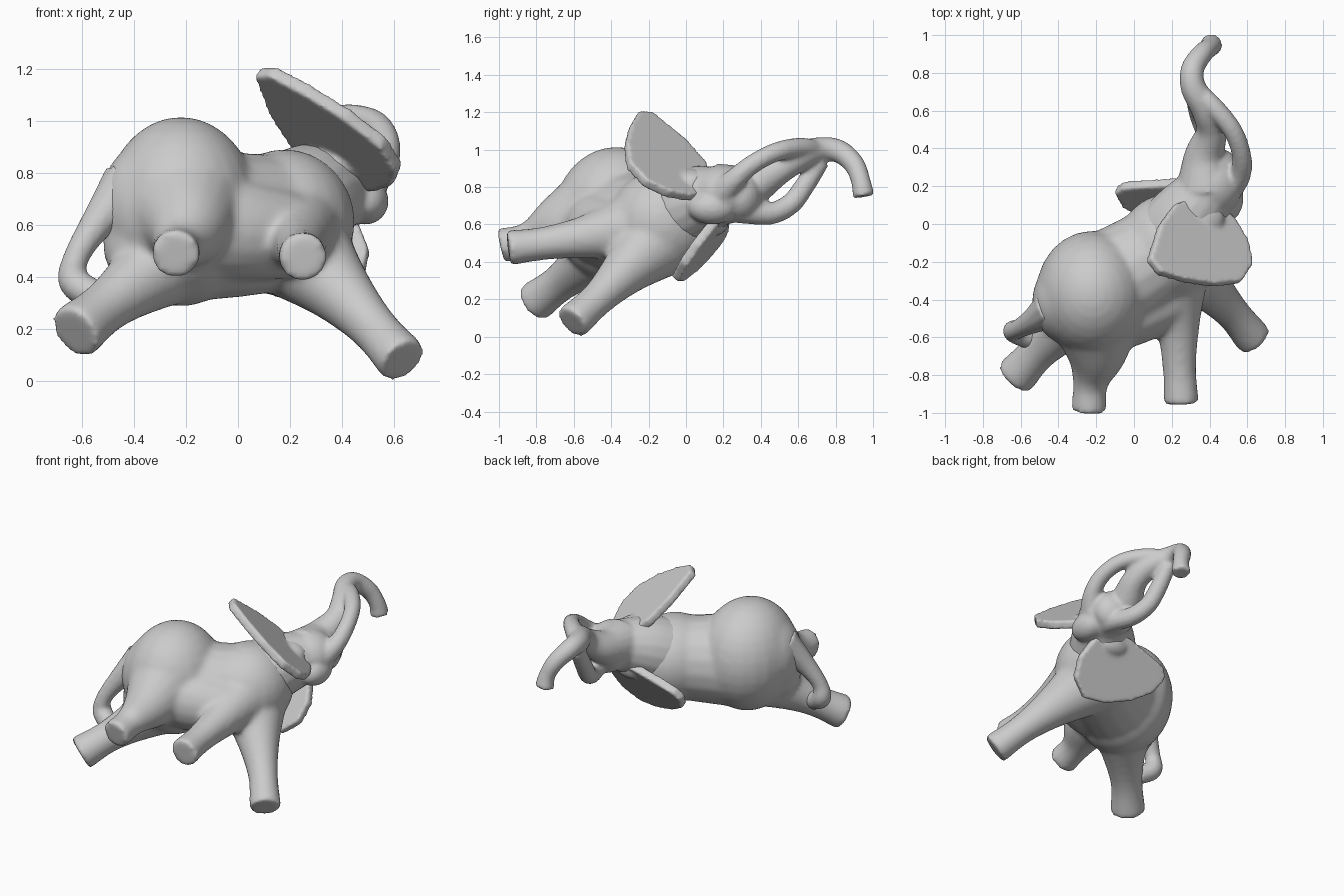
import bpy, bmesh, math
from mathutils import Vector, Matrix

cube = bpy.data.objects.get("Cube")
if cube:
    bpy.data.objects.remove(cube, do_unlink=True)

grey = bpy.data.materials.new("clay grey")
grey.use_nodes = True
GREY = (0.6, 0.6, 0.6, 1)
grey.diffuse_color = GREY
grey.node_tree.nodes["Principled BSDF"].inputs["Base Color"].default_value = GREY


def spline(points, steps=5):
    """Catmull-Rom through (x, y, z, radius) points."""
    p = [Vector(q) for q in points]
    p = [p[0] * 2 - p[1]] + p + [p[-1] * 2 - p[-2]]
    out = []
    for i in range(1, len(p) - 2):
        a, b, c, d = p[i - 1:i + 3]
        for k in range(steps):
            t = k / steps
            out.append((b * 2 + (c - a) * t + (a * 2 - b * 5 + c * 4 - d) * t * t
                        + (b * 3 - a - c * 3 + d) * t ** 3) * 0.5)
    return out + [p[-2]]


def tube(bm, points, sides=18):
    """Closed tapering limb with flat ends."""
    path = spline(points)
    rings, frame = [], None
    for i, q in enumerate(path):
        tan = (path[min(i + 1, len(path) - 1)] - path[max(i - 1, 0)]).to_3d().normalized()
        if frame is None:
            frame = tan.orthogonal()
        u = (frame - tan * frame.dot(tan)).normalized()
        v = tan.cross(u)
        frame = u
        rings.append([bm.verts.new(q.to_3d() + q.w * (u * math.cos(a) + v * math.sin(a)))
                      for a in (math.tau * k / sides for k in range(sides))])
    for r, s in zip(rings, rings[1:]):
        for k in range(sides):
            n = (k + 1) % sides
            bm.faces.new((r[k], r[n], s[n], s[k]))
    bm.faces.new(rings[0][::-1])
    bm.faces.new(rings[-1])


def ball(bm, centre, radii):
    bmesh.ops.create_uvsphere(bm, u_segments=24, v_segments=16, radius=1,
                              matrix=Matrix.Translation(centre) @ Matrix.Diagonal((*radii, 1)))


def leaf(bm, outline, lift, thick):
    """Ear slab: flat outline lifted onto a plane, thickened along its normal."""
    pts = [Vector(lift(a, b)) for a, b in outline]
    mid = sum(pts, Vector()) / len(pts)
    n = Vector()
    for p, q in zip(pts, pts[1:] + pts[:1]):
        n += (p - mid).cross(q - mid)
    n = n.normalized() * thick / 2
    lo = [bm.verts.new(p - n) for p in pts]
    hi = [bm.verts.new(p + n) for p in pts]
    bm.faces.new(lo[::-1])
    bm.faces.new(hi)
    for i in range(len(pts)):
        j = (i + 1) % len(pts)
        bm.faces.new((lo[i], lo[j], hi[j], hi[i]))


def sculpt(name, bm, voxel, smooth):
    """Fuse the overlapping shapes into one smooth skin."""
    bmesh.ops.recalc_face_normals(bm, faces=bm.faces)
    me = bpy.data.meshes.new(name)
    bm.to_mesh(me)
    bm.free()
    me.materials.append(grey)
    ob = bpy.data.objects.new(name, me)
    bpy.context.collection.objects.link(ob)
    rm = ob.modifiers.new("Fuse", 'REMESH')
    rm.mode = 'VOXEL'
    rm.voxel_size = voxel
    rm.use_smooth_shade = True
    sm = ob.modifiers.new("Soften", 'SMOOTH')
    sm.factor = 0.5
    sm.iterations = smooth
    return ob


# Body, shoulders and legs
bm = bmesh.new()
ball(bm, (-0.22, -0.37, 0.65), (0.3, 0.335, 0.365))
ball(bm, (-0.34, -0.41, 0.66), (0.2, 0.23, 0.26))
ball(bm, (-0.4, -0.46, 0.52), (0.12, 0.13, 0.15))
ball(bm, (0.18, -0.13, 0.61), (0.27, 0.29, 0.28))
tube(bm, [(-0.2, -0.36, 0.6, 0.3), (0, -0.25, 0.6, 0.28), (0.2, -0.12, 0.61, 0.26)])
tube(bm, [(-0.18, -0.49, 0.6, 0.2), (0, -0.44, 0.58, 0.2), (0.2, -0.37, 0.56, 0.17)])
legs = [
    [(-0.21, -0.45, 0.68, 0.27), (-0.2, -0.68, 0.59, 0.17),
     (-0.23, -0.84, 0.52, 0.095), (-0.24, -0.99, 0.485, 0.095)],
    [(-0.25, -0.42, 0.48, 0.19), (-0.41, -0.58, 0.36, 0.125),
     (-0.52, -0.69, 0.275, 0.1), (-0.63, -0.81, 0.185, 0.112)],
    [(0.2, -0.2, 0.6, 0.22), (0.23, -0.5, 0.54, 0.125),
     (0.24, -0.75, 0.5, 0.09), (0.25, -0.95, 0.475, 0.095)],
    [(0.22, -0.15, 0.52, 0.22), (0.38, -0.32, 0.355, 0.135),
     (0.52, -0.47, 0.205, 0.093), (0.635, -0.61, 0.075, 0.1)],
]
for leg in legs:
    tube(bm, leg)
sculpt("body_and_legs", bm, 0.017, 10)

# Tail curling down to the hind leg
bm = bmesh.new()
tube(bm, [(-0.42, -0.44, 0.74, 0.12), (-0.53, -0.51, 0.62, 0.07), (-0.62, -0.56, 0.48, 0.05),
          (-0.63, -0.57, 0.38, 0.062), (-0.54, -0.61, 0.32, 0.06)], 12)
sculpt("tail", bm, 0.012, 3)

# Neck, head, jaw, raised trunk and both tusks
bm = bmesh.new()
tube(bm, [(0.18, -0.1, 0.65, 0.22), (0.28, 0.03, 0.71, 0.205), (0.38, 0.17, 0.75, 0.165),
          (0.41, 0.27, 0.765, 0.14)])
ball(bm, (0.4, 0.2, 0.76), (0.175, 0.17, 0.16))
ball(bm, (0.49, 0.14, 0.69), (0.09, 0.13, 0.09))
ball(bm, (0.41, 0.29, 0.75), (0.15, 0.12, 0.14))
tube(bm, [(0.38, 0.2, 0.77, 0.16), (0.375, 0.36, 0.81, 0.11), (0.41, 0.49, 0.89, 0.082),
          (0.385, 0.6, 0.96, 0.08), (0.315, 0.72, 1.0, 0.068), (0.31, 0.82, 0.99, 0.062),
          (0.36, 0.9, 0.92, 0.056), (0.4, 0.935, 0.83, 0.052), (0.41, 0.95, 0.75, 0.06)])
tube(bm, [(0.49, 0.18, 0.75, 0.085), (0.56, 0.26, 0.84, 0.06), (0.57, 0.36, 0.925, 0.052),
          (0.525, 0.49, 0.99, 0.052), (0.43, 0.61, 1.01, 0.055), (0.34, 0.7, 1.0, 0.05)], 12)
tube(bm, [(0.44, 0.22, 0.7, 0.09), (0.43, 0.34, 0.665, 0.065), (0.395, 0.46, 0.66, 0.06),
          (0.355, 0.56, 0.71, 0.057), (0.335, 0.63, 0.8, 0.055), (0.32, 0.72, 0.94, 0.05)], 12)
sculpt("head_trunk_and_tusks", bm, 0.012, 6)

# Ears, each with a fleshy root
bm = bmesh.new()
leaf(bm, [(0.21, 0.1), (0.13, -0.01), (0.075, -0.19), (0.13, -0.26), (0.26, -0.3), (0.42, -0.325),
          (0.56, -0.31), (0.62, -0.22), (0.6, -0.1), (0.53, 0.02), (0.44, 0.1), (0.31, 0.13)],
     lambda x, y: (x, y, 1.0 - 0.71 * (x - 0.35) - 0.6 * (y + 0.2)), 0.055)
ball(bm, (0.35, 0.03, 0.82), (0.13, 0.12, 0.08))
sculpt("upper_ear", bm, 0.012, 5)
bm = bmesh.new()
leaf(bm, [(-0.1, 0.52), (-0.06, 0.43), (0.07, 0.355), (0.22, 0.31), (0.37, 0.305), (0.48, 0.39),
          (0.505, 0.5), (0.46, 0.61), (0.37, 0.68), (0.22, 0.66), (0.06, 0.61), (-0.06, 0.57)],
     lambda x, z: (x, 0.08 + 0.72 * (z - 0.455) - 0.17 * (x - 0.2), z), 0.055)
ball(bm, (0.3, 0.15, 0.62), (0.12, 0.08, 0.08))
sculpt("lower_ear", bm, 0.012, 5)
